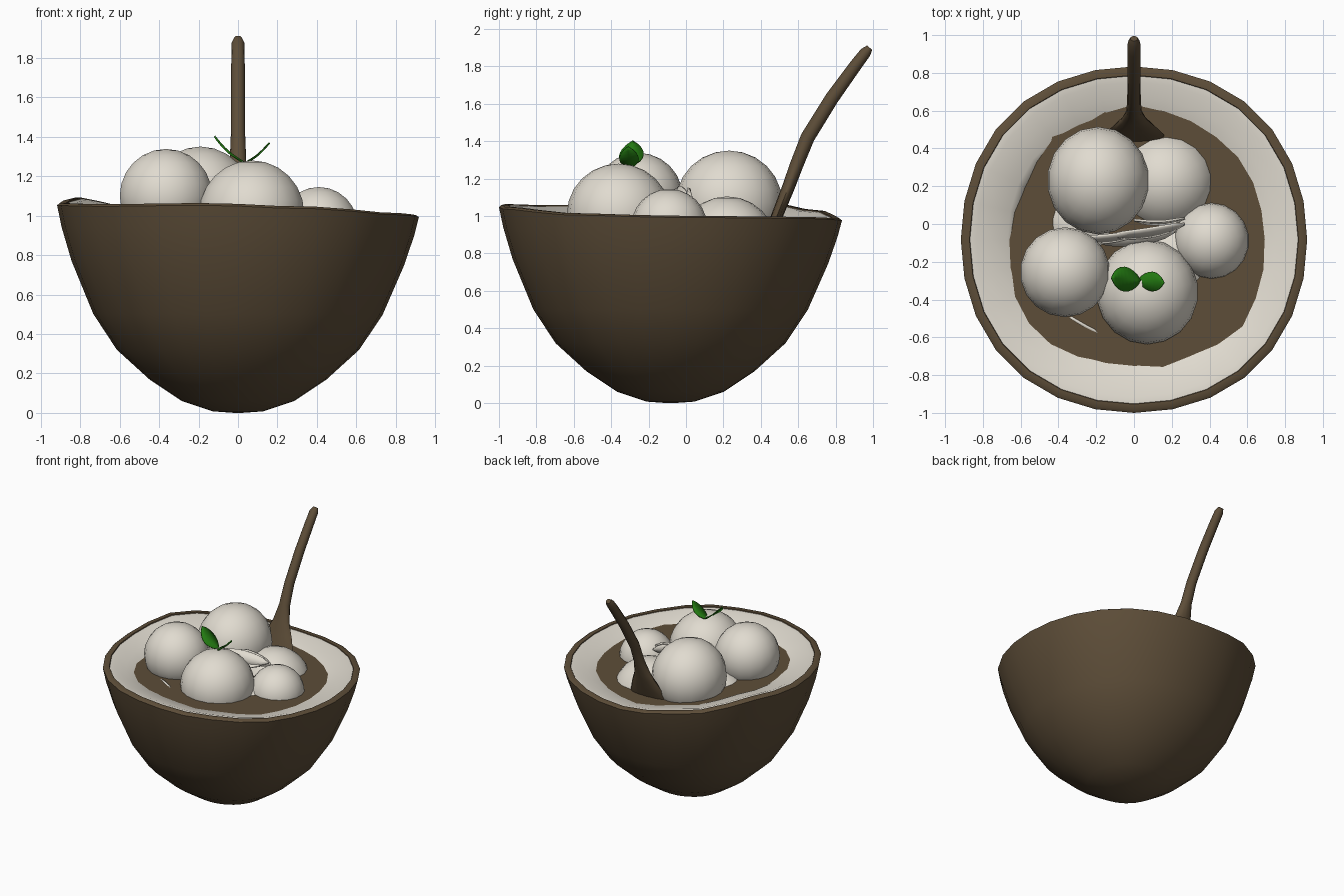
import bpy, bmesh, math
from mathutils import Vector, Matrix

if "Cube" in bpy.data.objects:
    bpy.data.objects.remove(bpy.data.objects["Cube"])


def material(name, rgb):
    m = bpy.data.materials.new(name)
    m.diffuse_color = (*rgb, 1)
    m.use_nodes = True
    m.node_tree.nodes["Principled BSDF"].inputs["Base Color"].default_value = m.diffuse_color
    return m


BROWN = material("shell brown", (0.11, 0.075, 0.04))
WHITE = material("coconut white", (0.75, 0.71, 0.63))
GREEN = material("leaf green", (0.017, 0.2, 0.006))


def finish(bm, name, mat, angle=50):
    bmesh.ops.recalc_face_normals(bm, faces=bm.faces[:])
    me = bpy.data.meshes.new(name)
    bm.to_mesh(me)
    bm.free()
    ob = bpy.data.objects.new(name, me)
    bpy.context.collection.objects.link(ob)
    me.materials.append(mat)
    bpy.ops.object.select_all(action='DESELECT')
    ob.select_set(True)
    bpy.context.view_layer.objects.active = ob
    bpy.ops.object.shade_smooth_by_angle(angle=math.radians(angle))
    return ob


def loft(rings, name, mat, caps=True, angle=50):
    """Skin a list of equally sized closed rings."""
    bm = bmesh.new()
    vs = [[bm.verts.new(p) for p in r] for r in rings]
    n = len(vs[0])
    for a, b in zip(vs, vs[1:]):
        for i in range(n):
            j = (i + 1) % n
            bm.faces.new((a[i], a[j], b[j], b[i]))
    if caps:
        bm.faces.new(vs[0])
        bm.faces.new(vs[-1])
    return finish(bm, name, mat, angle)


# Uneven rim height by angle in degrees
RIM = [(0, 1.005), (45, 1.0), (90, 0.99), (125, 1.035), (153, 1.085), (180, 1.06),
       (225, 1.055), (260, 1.06), (290, 1.045), (330, 1.015), (360, 1.005)]


def rim_height(deg):
    for (a, za), (b, zb) in zip(RIM, RIM[1:]):
        if a <= deg <= b:
            t = (1 - math.cos(math.pi * (deg - a) / (b - a))) / 2
            return za + (zb - za) * t


def bowl_ring(f, z, n=28):
    """Ring at radius fraction f; rim waviness fades in towards the top."""
    pts = []
    for i in range(n):
        a = math.tau * i / n
        r = 0.917 + 0.02 * math.sin(2 * a) ** 2
        dz = (rim_height(math.degrees(a)) - 1.03) * max(z, 0) ** 4
        pts.append((f * r * math.cos(a), -0.083 + f * r * math.sin(a), z + dz))
    return pts


# Coconut shell: outside, rounded rim, inside
shell = [(0.02, 0), (0.14, 0.008), (0.31, 0.06), (0.49, 0.17), (0.67, 0.32), (0.80, 0.5),
         (0.92, 0.76), (0.975, 0.92), (1.0, 1.02), (0.985, 1.03), (0.95, 1.03), (0.93, 0.98)]
loft([bowl_ring(f, z) for f, z in shell], "coconut_shell", BROWN)

# Flesh lining with a sloping top and a deeper cavity
flesh = [(0.93, 0.97), (0.947, 1.024), (0.91, 1.022), (0.82, 0.995), (0.73, 0.975), (0.69, 0.95),
         (0.65, 0.87), (0.55, 0.70), (0.3, 0.56), (0.02, 0.52)]
bm_flesh = loft([bowl_ring(f, z) for f, z in flesh], "coconut_flesh", WHITE, caps=False)

# Ice cream scoops: centre, radii
scoops = [((-0.19, 0.23, 1.07), (0.27, 0.285, 0.28)),
          ((0.17, 0.22, 0.84), (0.265, 0.265, 0.265)),
          ((-0.365, -0.255, 1.10), (0.238, 0.238, 0.238)),
          ((0.07, -0.36, 1.01), (0.27, 0.277, 0.27)),
          ((0.41, -0.09, 0.945), (0.2, 0.203, 0.2)),
          ((0.2, -0.2, 0.78), (0.27, 0.27, 0.25)),
          ((-0.28, 0.0, 0.80), (0.24, 0.24, 0.24))]
for i, (c, r) in enumerate(scoops):
    bm = bmesh.new()
    bmesh.ops.create_uvsphere(bm, u_segments=18, v_segments=12, radius=1.0,
                              matrix=Matrix.LocRotScale(Vector(c), None, Vector(r)))
    finish(bm, f"scoop_{i + 1}", WHITE)

# Spoon: path in y, z with half width and half thickness
path = [(0.36, 0.72, 0.10, 0.02), (0.42, 0.84, 0.16, 0.025), (0.47, 0.96, 0.16, 0.03),
        (0.51, 1.06, 0.12, 0.032), (0.55, 1.16, 0.07, 0.034), (0.59, 1.27, 0.042, 0.036),
        (0.65, 1.42, 0.036, 0.038), (0.78, 1.63, 0.035, 0.037), (0.91, 1.81, 0.034, 0.033),
        (0.96, 1.875, 0.033, 0.03), (0.982, 1.9, 0.02, 0.018)]
rings = []
for i, (y, z, w, t) in enumerate(path):
    p, q = path[max(i - 1, 0)], path[min(i + 1, len(path) - 1)]
    d = Vector((0, q[0] - p[0], q[1] - p[1])).normalized()
    nrm = Vector((0, -d.z, d.y))
    rings.append([Vector((0, y, z)) + Vector((w * math.cos(a), 0, 0)) + nrm * t * math.sin(a)
                  for a in (math.tau * k / 12 for k in range(12))])
loft(rings, "spoon", BROWN)


def blade(name, mat, p, q, side, half, bend, thick, power=0.7):
    """Thin curved blade from p to q, pointed at both ends."""
    p, q, side = Vector(p), Vector(q), Vector(side).normalized()
    up = (q - p).cross(side).normalized()
    bm = bmesh.new()
    rows = []
    for i in range(9):
        t = i / 8
        c = p.lerp(q, t) + up * bend * math.sin(math.pi * t)
        w = max(half * math.sin(math.pi * t) ** power, 0.003)
        rows.append([bm.verts.new(c + side * w * s - up * 0.06 * half * (1 - abs(s)))
                     for s in (-1, 0, 1)])
    for a, b in zip(rows, rows[1:]):
        for k in range(2):
            bm.faces.new((a[k], a[k + 1], b[k + 1], b[k]))
    ob = finish(bm, name, mat)
    mod = ob.modifiers.new("thickness", 'SOLIDIFY')
    mod.thickness = thick
    mod.offset = 0


# Two mint leaves on the front scoop
blade("leaf_left", GREEN, (0.035, -0.30, 1.265), (-0.12, -0.285, 1.40), (0, 1, 0.05), 0.066, 0.012, 0.006)
blade("leaf_right", GREEN, (0.02, -0.30, 1.26), (0.158, -0.31, 1.37), (0, 1, 0.05), 0.052, -0.012, 0.006)

# Coconut flakes between the scoops
flakes = [((-0.33, -0.08, 1.06), (0.05, -0.04, 1.12), (0, 0.5, 1)),
          ((-0.12, -0.06, 1.12), (0.27, 0.0, 1.10), (0, 0.6, 1)),
          ((0.0, 0.02, 1.12), (0.27, 0.03, 1.08), (0, 0.2, 1)),
          ((-0.2, -0.09, 1.02), (0.22, -0.04, 1.08), (0, 1, 0.5)),
          ((-0.37, -0.48, 0.98), (-0.08, -0.63, 0.93), (0.2, 0.4, 1)),
          ((-0.33, -0.50, 0.96), (-0.06, -0.56, 0.92), (0.2, 0.6, 1))]
for i, (p, q, s) in enumerate(flakes):
    blade(f"flake_{i + 1}", WHITE, p, q, s, 0.045, 0.02, 0.012, 0.5)
